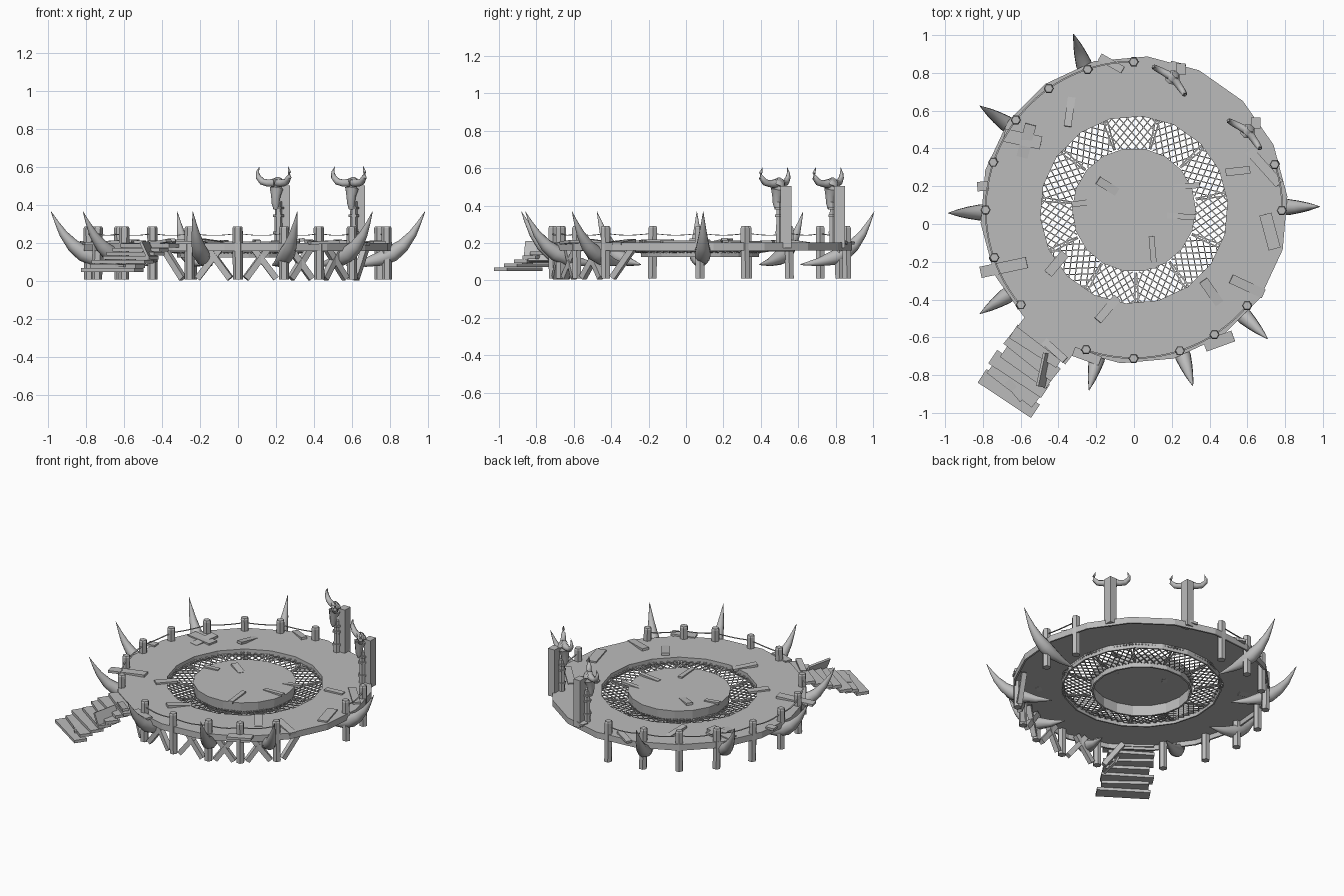
import bpy, bmesh, math, random
from mathutils import Matrix, Vector

random.seed(4)
cube = bpy.data.objects.get("Cube")
if cube:
    bpy.data.objects.remove(cube, do_unlink=True)

grey = bpy.data.materials.new("plain grey")
grey.use_nodes = True
grey.diffuse_color = (0.5, 0.5, 0.5, 1)
grey.node_tree.nodes["Principled BSDF"].inputs["Base Color"].default_value = (0.5, 0.5, 0.5, 1)

CY = 0.075          # middle of the deck
TOP, UNDER = 0.203, 0.16
POST_R = 0.785


def polar(deg, r, z=0.0):
    a = math.radians(deg)
    return Vector((r * math.cos(a), CY + r * math.sin(a), z))


def finish(name, bm, smooth=False):
    bmesh.ops.recalc_face_normals(bm, faces=bm.faces)
    mesh = bpy.data.meshes.new(name)
    bm.to_mesh(mesh)
    bm.free()
    mesh.materials.append(grey)
    obj = bpy.data.objects.new(name, mesh)
    bpy.context.collection.objects.link(obj)
    if smooth:
        bpy.ops.object.select_all(action='DESELECT')
        obj.select_set(True)
        bpy.context.view_layer.objects.active = obj
        bpy.ops.object.shade_smooth_by_angle(angle=math.radians(50))


def add_box(bm, centre, size, yaw=0, tilt=0):
    m = (Matrix.Translation(centre) @ Matrix.Rotation(math.radians(yaw), 4, 'Z')
         @ Matrix.Rotation(math.radians(tilt), 4, 'Y') @ Matrix.Diagonal((*size, 1)))
    bmesh.ops.create_cube(bm, size=1, matrix=m)


def add_tube(bm, points, radii, sides=6, flat=1.0):
    """Sweep a ring of the given radii along the points."""
    points = [Vector(p) for p in points]
    rings = []
    for i, p in enumerate(points):
        d = (points[min(i + 1, len(points) - 1)] - points[max(i - 1, 0)]).normalized()
        ref = Vector((0, 0, 1)) if abs(d.z) < 0.95 else Vector((1, 0, 0))
        u = d.cross(ref).normalized()
        v = d.cross(u)
        ring = []
        for k in range(sides):
            a = math.tau * (k + 0.5) / sides
            ring.append(bm.verts.new(p + radii[i] * (u * math.cos(a) + v * math.sin(a) * flat)))
        rings.append(ring)
    for a, b in zip(rings, rings[1:]):
        for k in range(sides):
            j = (k + 1) % sides
            bm.faces.new((a[k], a[j], b[j], b[k]))
    bm.faces.new(rings[0])
    bm.faces.new(rings[-1])


def lathe(name, profile, sides, offset=0):
    """Turn a closed (radius, z) loop around the deck middle."""
    bm = bmesh.new()
    rings = [[bm.verts.new(polar(offset + 360 * k / sides, r, z)) for r, z in profile]
             for k in range(sides)]
    n = len(profile)
    for k in range(sides):
        a, b = rings[k], rings[(k + 1) % sides]
        for i in range(n):
            j = (i + 1) % n
            bm.faces.new((a[i], a[j], b[j], b[i]))
    bmesh.ops.remove_doubles(bm, verts=bm.verts, dist=0.0001)
    finish(name, bm)


# Deck ring and central disc, both thin sheets with a skirt and open underneath
lathe("deck_ring", [(0.815, UNDER), (0.815, TOP), (0.497, TOP), (0.497, 0.155),
                    (0.507, 0.155), (0.507, 0.193), (0.803, 0.193), (0.803, UNDER)], 18, 5)
lathe("centre_disc", [(0, 0.21), (0.328, 0.21), (0.32, 0.125), (0.308, 0.125),
                      (0.312, 0.2), (0, 0.2)], 18)

# Net of diamond-meshed panels between disc and ring
PANELS, NET_IN, NET_OUT = 11, 0.32, 0.5
half_angle = math.pi / PANELS
depth = NET_OUT - NET_IN
inner_w, spread = NET_IN * math.tan(half_angle), math.tan(half_angle)
bm = bmesh.new()
for k in range(PANELS):
    turn = Matrix.Rotation(math.tau * (k + 0.8) / PANELS, 3, 'Z')

    def net_point(u, v):
        return turn @ Vector((NET_IN + v, u, 0.15 + 0.03 * v / depth)) + Vector((0, CY, 0))

    for slope in (-0.85, 0.85):
        for i in range(-7, 8):
            start = i * 0.042 - slope * depth / 2
            lo, hi = 0.0, depth
            # trim the strand against both sloping sides of the panel
            for s in (-1, 1):
                rate, room = s * slope - spread, inner_w - s * start
                if rate > 0:
                    hi = min(hi, room / rate)
                else:
                    lo = max(lo, room / rate)
            if hi - lo > 0.01:
                add_tube(bm, [net_point(start + slope * v, v) for v in (lo, hi)], [0.004] * 2, 4)
    for s in (-1, 1):
        add_tube(bm, [net_point(s * (inner_w - 0.004), 0),
                      net_point(s * (inner_w + spread * depth - 0.012), depth)], [0.005] * 2, 4)
finish("net", bm)

# Fence posts
post_angles = [90, 108, 125, 142.5, 161, 180, 199, 220, 251, 270, 288, 303, 320, 360, 378]
bm = bmesh.new()
for a in post_angles:
    lean = random.uniform(-0.004, 0.004)
    p = polar(a, POST_R)
    add_tube(bm, [p + Vector((0, 0, 0.01)), p + Vector((lean, lean, 0.28)),
                  p + Vector((lean, lean, 0.29))], [0.027, 0.027, 0.022], 6)
finish("fence_posts", bm)

# Flat rope along each run of posts
bm = bmesh.new()
for a, b in zip(post_angles, post_angles[1:]):
    if b - a < 25:
        pts = [polar(a + (b - a) * t / 6, POST_R, 0.252 - 0.01 * math.sin(math.pi * t / 6))
               for t in range(7)]
        add_tube(bm, pts, [0.006] * 7, 4, 0.4)
finish("fence_rope", bm)

# Slanted braces under the front
bm = bmesh.new()
for a in (251, 270, 288, 303, 320):
    for foot, head in ((a - 3, a - 12), (a + 3, a + 12)):
        add_tube(bm, [polar(foot, 0.775, 0.015), polar(head, 0.76, 0.175)], [0.023] * 2, 4)
finish("braces", bm)

# Tusks curving out from below the rim
tusk = [(0.57, 0.085, 0.003), (0.67, 0.098, 0.022), (0.76, 0.122, 0.04), (0.815, 0.148, 0.044),
        (0.87, 0.19, 0.034), (0.92, 0.25, 0.022), (0.955, 0.31, 0.011), (0.985, 0.368, 0.001)]
bm = bmesh.new()
for a in (109, 146, 181, 214, 256, 288.5, 316, 1):
    add_tube(bm, [polar(a, r, z) for r, z, w in tusk], [w for r, z, w in tusk], 10)
finish("tusks", bm, True)

# Gate posts with horned skulls facing the stairs
for side, (x, y) in (("left", (0.645, 0.535)), ("right", (0.248, 0.82))):
    bm = bmesh.new()
    add_box(bm, (x, y, 0.34), (0.05, 0.06, 0.33))
    finish(side + "_gate_post", bm)

    face = Vector((-0.7, -0.7, 0))
    across = Vector((0.75, -0.66, 0))
    base = Vector((x, y, 0)) + face * 0.05

    # bound stake below the skull
    bm = bmesh.new()
    add_tube(bm, [base + Vector((0, 0, 0.2)), base + Vector((0, 0, 0.42))], [0.022, 0.018], 6)
    for z in (0.25, 0.34, 0.38):
        add_tube(bm, [base + Vector((0, 0, z)), base + Vector((0, 0, z + 0.012))], [0.028] * 2, 6)
    finish(side + "_bound_stake", bm)

    # skull and its horns
    bm = bmesh.new()
    skull = [(-0.01, 0.535, 0.022), (0.005, 0.522, 0.036), (0.015, 0.49, 0.038),
             (0.02, 0.45, 0.027), (0.022, 0.41, 0.022), (0.018, 0.38, 0.014)]
    add_tube(bm, [base + face * f + Vector((0, 0, z)) for f, z, w in skull],
             [w for f, z, w in skull], 8)
    horn = [(0.01, 0.52, 0.024), (0.05, 0.517, 0.02), (0.085, 0.525, 0.018),
            (0.108, 0.55, 0.014), (0.112, 0.575, 0.009), (0.1, 0.605, 0.001)]
    for s in (-1, 1):
        add_tube(bm, [base + across * (s * o) + face * (0.01 + 0.25 * o) + Vector((0, 0, z))
                      for o, z, w in horn], [w for o, z, w in horn], 8)
    finish(side + "_horned_skull", bm, True)

# Stairs of level, uneven boards with one board leaning on its edge
bm = bmesh.new()
low, high = Vector((-0.68, -0.885, 0.06)), Vector((-0.48, -0.6, 0.188))
along = Vector((0.8, -0.59, 0))
for k in range(7):
    c = low.lerp(high, k / 6) + along * random.uniform(-0.025, 0.025)
    add_box(bm, c, (0.32 + random.uniform(-0.03, 0.03), 0.085, 0.02), -36 + random.uniform(-4, 4))
add_box(bm, (-0.47, -0.775, 0.155), (0.115, 0.18, 0.014), -12, 65)
add_box(bm, (-0.63, -0.88, 0.085), (0.13, 0.04, 0.012), -50, 3)
finish("stairs", bm)

# Loose planks: x, y, length, width, yaw
planks = [(-0.14, 0.2, 0.12, 0.045, -32), (0.1, -0.15, 0.17, 0.03, -85),
          (-0.14, -0.45, 0.16, 0.045, 50), (0.41, -0.36, 0.15, 0.05, -55),
          (0.72, -0.04, 0.19, 0.065, -75), (0.69, 0.3, 0.24, 0.05, -48),
          (-0.41, -0.21, 0.14, 0.05, 50), (-0.59, 0.45, 0.2, 0.07, -12),
          (-0.57, 0.44, 0.18, 0.06, 75), (-0.69, -0.23, 0.25, 0.06, 12),
          (0.6, -0.33, 0.19, 0.05, -25), (-0.42, -0.67, 0.15, 0.04, -42),
          (0.28, 0.2, 0.14, 0.03, 5), (-0.28, 0.11, 0.1, 0.03, 8),
          (0.25, 0.04, 0.15, 0.03, -4), (0.55, 0.28, 0.13, 0.04, 6),
          (-0.25, -0.7, 0.15, 0.05, -20), (0.45, -0.62, 0.16, 0.06, 20),
          (-0.34, 0.6, 0.17, 0.04, 82), (-0.12, 0.85, 0.14, 0.04, -30),
          (-0.8, 0.2, 0.06, 0.05, 5), (0.23, 0.83, 0.08, 0.05, -15)]
bm = bmesh.new()
for x, y, length, width, yaw in planks:
    on_disc = math.hypot(x, y - CY) < NET_IN
    add_box(bm, (x, y, 0.211 if on_disc else TOP + 0.002), (length, width, 0.016),
            yaw, random.uniform(-8, 8))
finish("loose_planks", bm)
